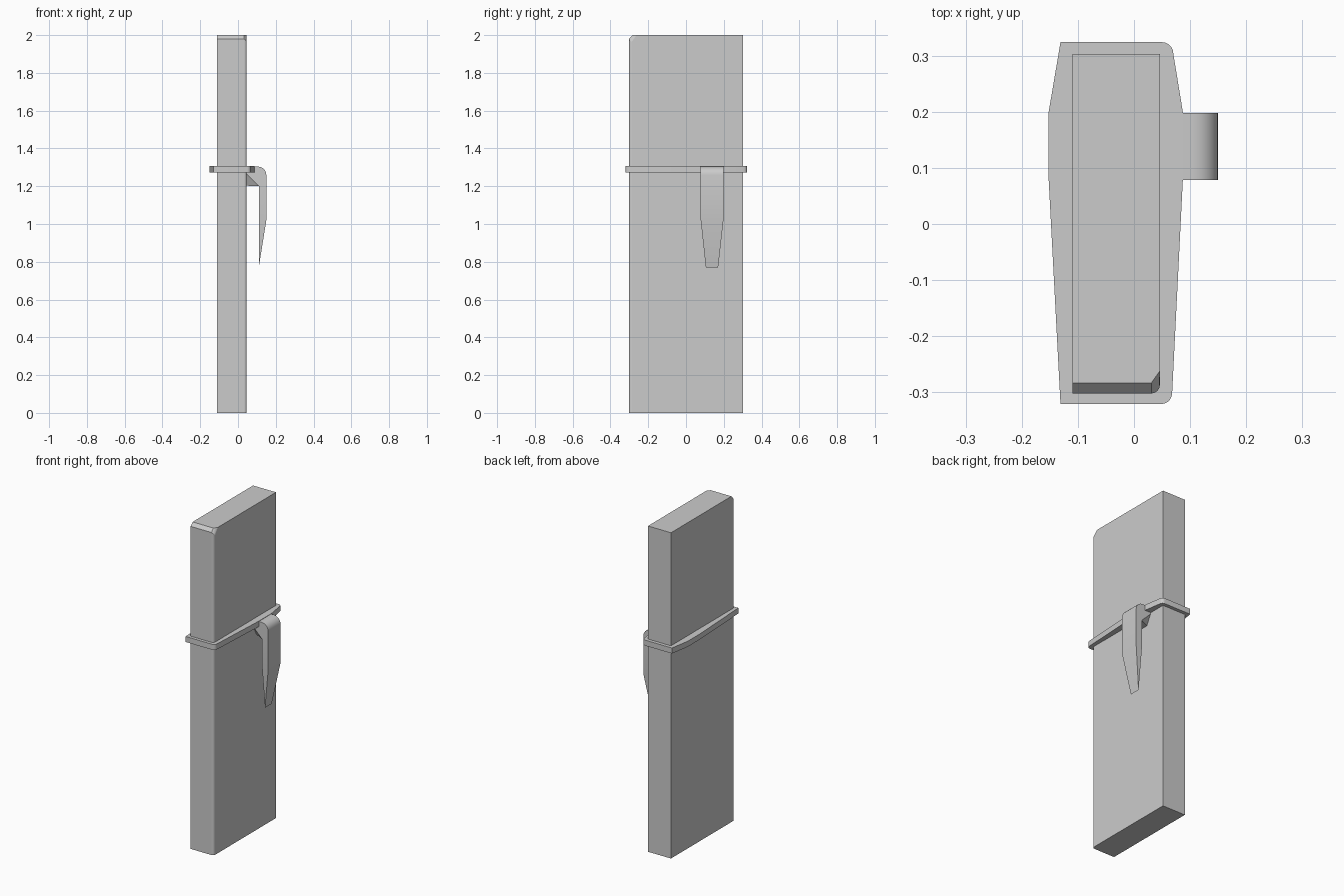
import bpy, bmesh, math

if "Cube" in bpy.data.objects:
    bpy.data.objects.remove(bpy.data.objects["Cube"])


def make(name, verts, faces, smooth=0):
    me = bpy.data.meshes.new(name)
    me.from_pydata(verts, [], faces)
    bm = bmesh.new()
    bm.from_mesh(me)
    bmesh.ops.recalc_face_normals(bm, faces=bm.faces[:])
    bm.to_mesh(me)
    bm.free()
    ob = bpy.data.objects.new(name, me)
    bpy.context.collection.objects.link(ob)
    if smooth:
        bpy.context.view_layer.objects.active = ob
        ob.select_set(True)
        bpy.ops.object.shade_smooth_by_angle(angle=math.radians(smooth))
        ob.select_set(False)
    return ob


def loft(name, rings, smooth=0):
    n = len(rings[0])
    verts = [p for r in rings for p in r]
    faces = [list(range(n)), [len(verts) - n + i for i in range(n)]]
    for k in range(len(rings) - 1):
        a = k * n
        faces += [(a + i, a + (i + 1) % n, a + n + (i + 1) % n, a + n + i)
                  for i in range(n)]
    return make(name, verts, faces, smooth)


def arc(cx, cy, r, a0, a1, n=5):
    return [(cx + r * math.cos(math.radians(a0 + (a1 - a0) * i / n)),
             cy + r * math.sin(math.radians(a0 + (a1 - a0) * i / n)))
            for i in range(n + 1)]


# Flat case with one rounded vertical edge and a chamfered front top edge
back = [(0.046, 0.303), (-0.11, 0.303)]
low = back + [(-0.11, -0.302)] + arc(0.031, -0.287, 0.015, -90, 0, 4)
top = back + [(-0.11, -0.283)] + [
    (0.031 + 0.015 * t / 4, -0.283 + 0.021 * t / 4) for t in range(5)]
loft("case", [[(x, y, 0) for x, y in low],
              [(x, y, 1.98 - 0.015 * max(0, i - 3) / 4) for i, (x, y) in enumerate(low)],
              [(x, y, 2.0) for x, y in top]])

# Thin collar around the case
outline = ([(-0.152, 0.2), (-0.152, 0.078), (-0.131, -0.321)]
           + arc(0.048, -0.301, 0.02, -90, 0)
           + [(0.087, 0.078), (0.087, 0.2)]
           + arc(0.05, 0.304, 0.02, 0, 90) + [(-0.131, 0.324)])
loft("collar", [[(x, y, z) for x, y in outline] for z in (1.272, 1.306)], 25)

# Hanging clip: side profile in x and z, narrowing towards the tip
profile = ([(0.04, 1.27), (0.04, 1.304)]
           + arc(0.105, 1.259, 0.045, 90, 0, 6)
           + [(0.15, 1.02), (0.11, 1.02), (0.11, 1.20)])
n = len(profile)
verts = [(x, y, z) for y in (0.078, 0.198) for x, z in profile]
verts += [(0.11, 0.105, 0.77), (0.11, 0.17, 0.77)]
o, i = n - 3, n - 2
faces = [list(range(n)), list(range(n, 2 * n))]
faces += [(k, (k + 1) % n, n + (k + 1) % n, n + k) for k in range(n) if k != o]
faces += [(o, i, 2 * n), (o + n, i + n, 2 * n + 1),
          (o, o + n, 2 * n + 1, 2 * n), (i, i + n, 2 * n + 1, 2 * n)]
make("clip", verts, faces, 25)

# Gusset under the clip, tapering inwards where it meets the case
gv = []
for y, d in ((0.078, 0.035), (0.198, -0.035)):
    gv += [(0.043, y, 1.272), (0.111, y, 1.20), (0.043, y + d, 1.203)]
make("clip_gusset", gv, [(0, 1, 2), (3, 4, 5), (0, 1, 4, 3), (1, 2, 5, 4), (2, 0, 3, 5)])
